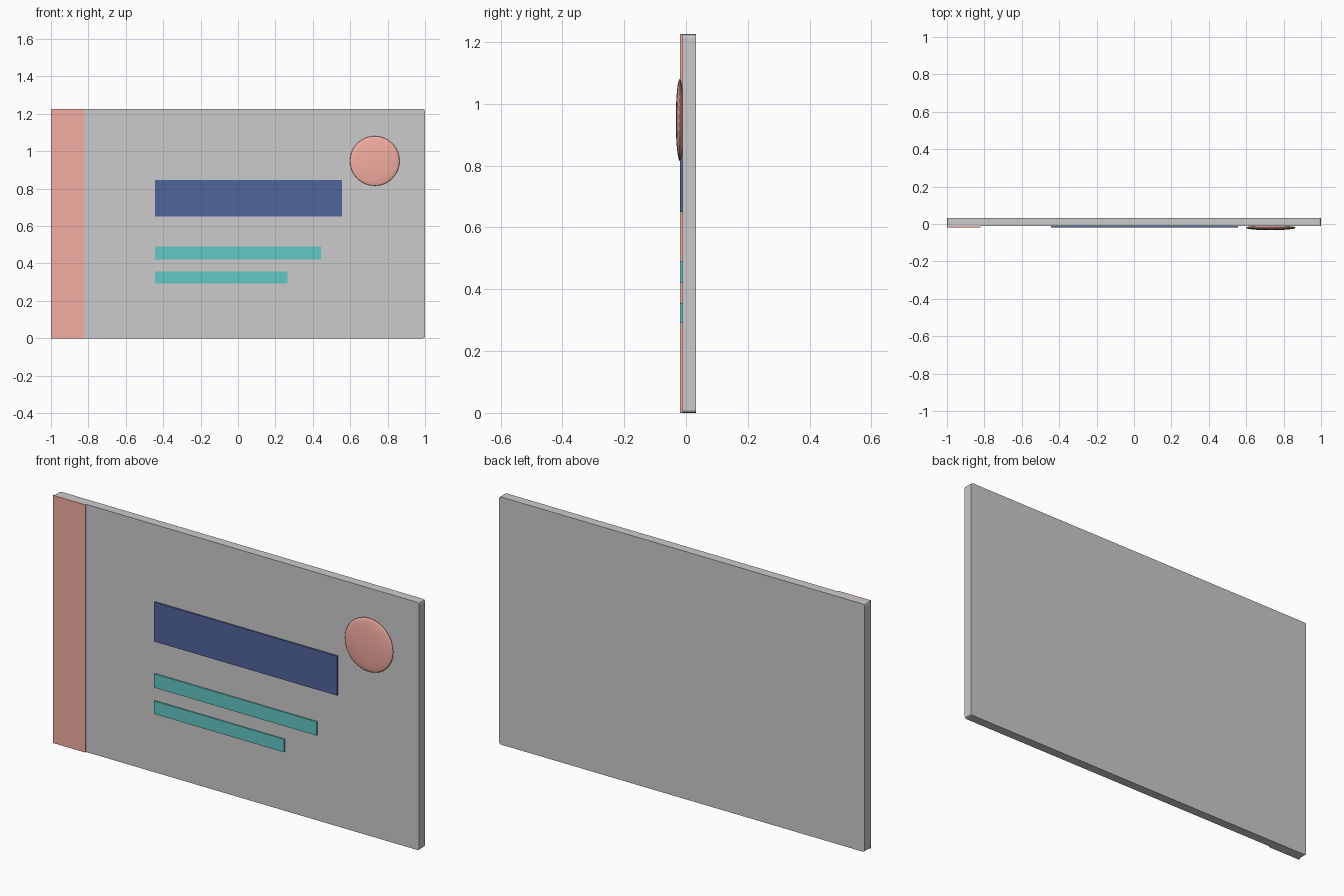
import bpy, bmesh

if "Cube" in bpy.data.objects:
    bpy.data.objects.remove(bpy.data.objects["Cube"])

FRONT, BACK = -0.012, 0.033   # board faces in y


def material(name, rgb):
    m = bpy.data.materials.new(name)
    m.diffuse_color = (*rgb, 1)
    m.use_nodes = True
    m.node_tree.nodes["Principled BSDF"].inputs["Base Color"].default_value = m.diffuse_color
    return m


coral = material("coral", (0.90, 0.42, 0.36))
navy = material("navy", (0.08, 0.13, 0.33))
teal = material("teal", (0.12, 0.58, 0.56))


def box(name, x0, x1, y0, y1, z0, z1, mat=None):
    bpy.ops.mesh.primitive_cube_add(size=1)
    o = bpy.context.object
    o.name = name
    size = (x1 - x0, y1 - y0, z1 - z0)
    mid = ((x0 + x1) / 2, (y0 + y1) / 2, (z0 + z1) / 2)
    for v in o.data.vertices:
        v.co = [v.co[i] * size[i] + mid[i] for i in range(3)]
    if mat:
        o.data.materials.append(mat)
    return o


# Card board with slightly rounded outline corners
board = box("card_board", -1, 1, FRONT, BACK, 0, 1.225)
bm = bmesh.new()
bm.from_mesh(board.data)
corners = [e for e in bm.edges if abs(e.verts[0].co.y - e.verts[1].co.y) > 0.01]
bmesh.ops.bevel(bm, geom=corners, offset=0.01, segments=2, profile=0.5, affect='EDGES')
bm.to_mesh(board.data)
bm.free()

# Raised flat panels: name, x range, z range, material
for name, x0, x1, z0, z1, mat in [
    ("side_band", -1, -0.822, 0, 1.225, coral),
    ("title_bar", -0.445, 0.555, 0.65, 0.845, navy),
    ("upper_line_bar", -0.445, 0.443, 0.422, 0.49, teal),
    ("lower_line_bar", -0.445, 0.265, 0.292, 0.356, teal),
]:
    box(name, x0, x1, -0.019, FRONT, z0, z1, mat)

# Domed round badge
bpy.ops.mesh.primitive_uv_sphere_add(segments=32, ring_count=16, radius=1)
badge = bpy.context.object
badge.name = "round_badge"
for v in badge.data.vertices:
    v.co = (0.731 + v.co.x * 0.133, -0.02 + v.co.y * 0.013, 0.948 + v.co.z * 0.133)
badge.data.materials.append(coral)
bpy.ops.object.shade_smooth()
